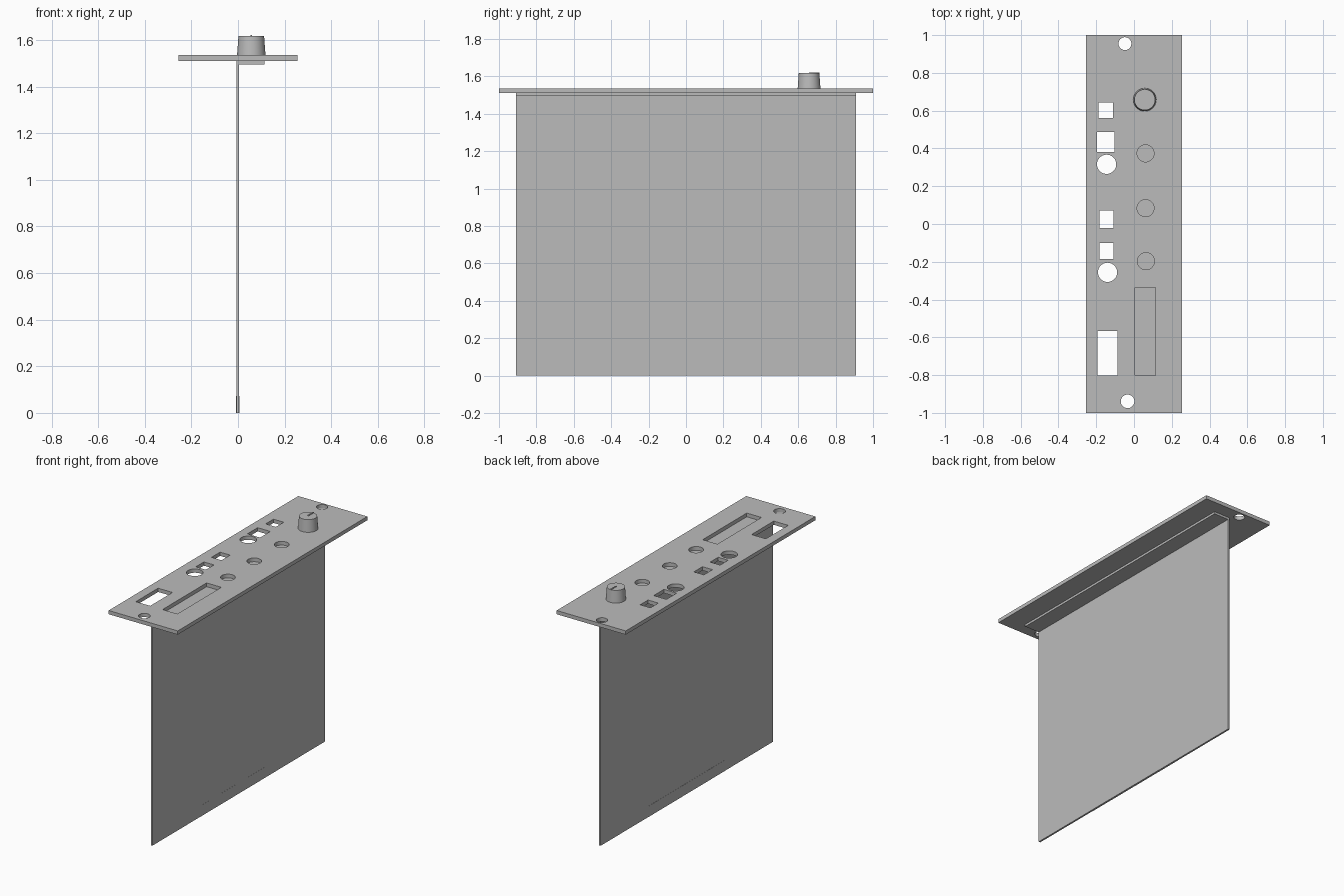
import bpy
import bmesh
from math import radians
from mathutils import Matrix

default = bpy.data.objects.get("Cube")
if default:
    bpy.data.objects.remove(default, do_unlink=True)

grey = bpy.data.materials.new("plain grey")
grey.use_nodes = True
grey.diffuse_color = (0.5, 0.5, 0.5, 1)
grey.node_tree.nodes["Principled BSDF"].inputs["Base Color"].default_value = (0.5, 0.5, 0.5, 1)


def add_box(bm, x, y, z):
    """Box spanning the three (low, high) ranges."""
    centre = [(a + b) / 2 for a, b in (x, y, z)]
    size = [b - a for a, b in (x, y, z)]
    bmesh.ops.create_cube(bm, size=1, matrix=Matrix.Translation(centre) @ Matrix.Diagonal((*size, 1)))


def add_cone(bm, x, y, z, r_low, r_high):
    """Upright round solid between two heights."""
    bmesh.ops.create_cone(bm, cap_ends=True, segments=40, radius1=r_low, radius2=r_high,
                          depth=z[1] - z[0], matrix=Matrix.Translation((x, y, sum(z) / 2)))


def finish(bm, name):
    mesh = bpy.data.meshes.new(name)
    bm.to_mesh(mesh)
    bm.free()
    obj = bpy.data.objects.new(name, mesh)
    bpy.context.collection.objects.link(obj)
    mesh.materials.append(grey)
    return obj


def box(name, x, y, z):
    bm = bmesh.new()
    add_box(bm, x, y, z)
    return finish(bm, name)


PANEL_Z = (1.51, 1.535)
CUT_Z = (1.45, 1.6)

# Front plate
panel = box("panel", (-0.255, 0.255), (-1, 1), PANEL_Z)

# Openings: rectangular ports, round sockets, screw holes
bm = bmesh.new()
for x, y in [((-0.188, -0.112), (0.56, 0.643)),
             ((-0.197, -0.103), (0.38, 0.488)),
             ((-0.182, -0.108), (-0.02, 0.071)),
             ((-0.182, -0.108), (-0.185, -0.1)),
             ((-0.193, -0.087), (-0.802, -0.567)),
             ((0.004, 0.113), (-0.802, -0.337))]:
    add_box(bm, x, y, CUT_Z)
for x, y, r in [(-0.145, 0.316, 0.051), (-0.14, -0.256, 0.051),
                (0.061, 0.374, 0.045), (0.061, 0.084, 0.045), (0.063, -0.197, 0.045),
                (-0.048, 0.955, 0.034), (-0.034, -0.939, 0.036)]:
    add_cone(bm, x, y, CUT_Z, r, r)
cutter = finish(bm, "opening_cutter")
cutter.hide_render = True
cutter.hide_set(True)
cutter.display_type = 'WIRE'
cut = panel.modifiers.new("openings", 'BOOLEAN')
cut.operation = 'DIFFERENCE'
cut.solver = 'EXACT'
cut.object = cutter
bpy.context.view_layer.objects.active = panel
panel.select_set(True)
bpy.ops.object.modifier_apply(modifier=cut.name)
bpy.data.objects.remove(cutter, do_unlink=True)

# Circuit board, its mounting strip and edge connector
box("circuit_board", (-0.007, 0.005), (-0.91, 0.91), (0, 1.51))
box("mounting_strip", (0.005, 0.114), (-0.91, 0.91), (1.495, 1.51))
box("edge_connector", (-0.008, 0.0055), (-0.4, 0.41), (0, 0.072))

# Tapered knob with raised pointer
bm = bmesh.new()
add_cone(bm, 0.057, 0.658, (1.535, 1.617), 0.061, 0.055)
knob = finish(bm, "knob")
box("knob_pointer", (0.053, 0.061), (0.658, 0.715), (1.61, 1.621))

# Smooth round walls, crisp edges
bpy.ops.object.select_all(action='DESELECT')
for obj in (panel, knob):
    obj.select_set(True)
bpy.context.view_layer.objects.active = knob
bpy.ops.object.shade_smooth_by_angle(angle=radians(30))
